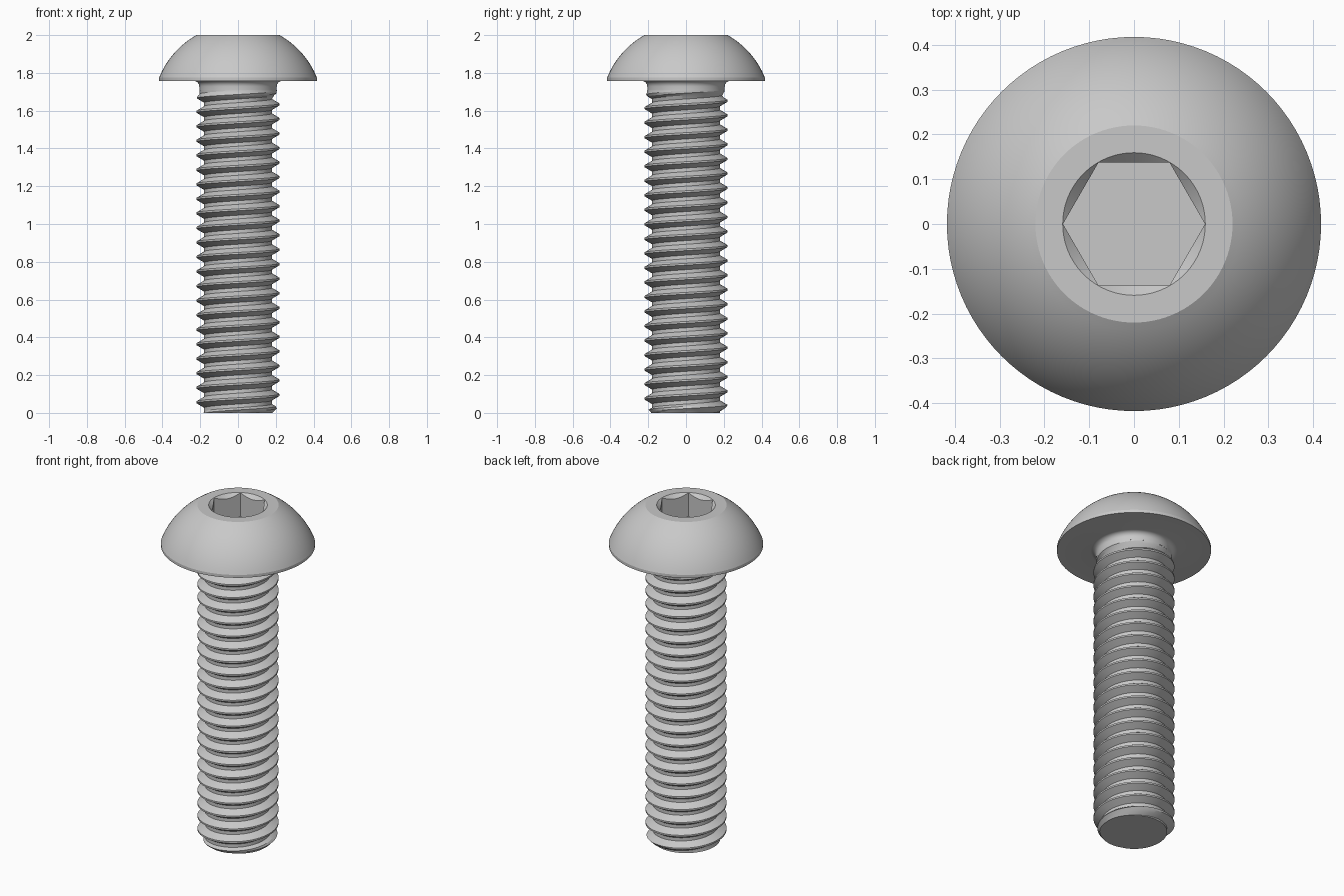
import bpy
import bmesh
from math import sin, cos, pi, radians, asin, sqrt

cube = bpy.data.objects.get("Cube")
if cube:
    bpy.data.objects.remove(cube, do_unlink=True)

STEPS = 96
PITCH = 0.0769
CREST, ROOT, NECK = 0.2197, 0.179, 0.205
NECK_Z, HEAD_Z, TOP_Z = 1.71, 1.758, 2.0
HEAD_R, FLAT_R = 0.4176, 0.22
APOTHEM = 0.1373

steel = bpy.data.materials.new("grey steel")
steel.use_nodes = True
steel.diffuse_color = (0.58, 0.58, 0.58, 1)
steel.node_tree.nodes["Principled BSDF"].inputs["Base Color"].default_value = steel.diffuse_color


def finish(name, bm):
    """Turn a bmesh into a smooth-shaded object with sharp edges."""
    bmesh.ops.recalc_face_normals(bm, faces=bm.faces)
    mesh = bpy.data.meshes.new(name)
    bm.to_mesh(mesh)
    bm.free()
    mesh.materials.append(steel)
    obj = bpy.data.objects.new(name, mesh)
    bpy.context.collection.objects.link(obj)
    bpy.ops.object.select_all(action='DESELECT')
    obj.select_set(True)
    bpy.context.view_layer.objects.active = obj
    bpy.ops.object.shade_smooth_by_angle(angle=radians(20))
    return obj


def bridge(bm, a, b, closed):
    """Join two rows of vertices with quads."""
    for i in range(len(a) if closed else len(a) - 1):
        j = (i + 1) % len(a)
        bm.faces.new((a[i], a[j], b[j], b[i]))


def hex_radius(t):
    return APOTHEM / cos(t % (pi / 3) - pi / 6)


# Head: lathe from the neck, over the dome and down into the hex socket
def head():
    fillet = 0.03
    profile = [(NECK, NECK_Z)]
    for i in range(7):
        a = i * pi / 12
        profile.append((NECK + fillet * (1 - cos(a)), HEAD_Z - fillet * (1 - sin(a))))
    profile.append((HEAD_R, HEAD_Z))

    # Dome is part of a sphere centred on the axis
    rim_z = 1.775
    rise = TOP_Z - rim_z
    centre = (TOP_Z + rim_z - (HEAD_R ** 2 - FLAT_R ** 2) / rise) / 2
    radius = sqrt(HEAD_R ** 2 + (rim_z - centre) ** 2)
    low, high = asin((rim_z - centre) / radius), asin((TOP_Z - centre) / radius)
    for i in range(17):
        a = low + (high - low) * i / 16
        profile.append((radius * cos(a), centre + radius * sin(a)))

    bm = bmesh.new()
    angles = [2 * pi * i / STEPS for i in range(STEPS)]

    def ring(shape):
        row = []
        for t in angles:
            r, z = shape(t)
            row.append(bm.verts.new((r * cos(t), r * sin(t), z)))
        return row

    rows = [ring(lambda t, p=p: p) for p in profile]
    # Countersink circle, scalloped hex edge and socket floor
    mouth = APOTHEM / cos(pi / 6) + 0.0006
    rows.append(ring(lambda t: (mouth, TOP_Z)))
    rows.append(ring(lambda t: (hex_radius(t), TOP_Z - (mouth - hex_radius(t)))))
    rows.append(ring(lambda t: (hex_radius(t), TOP_Z - 0.143)))
    for a, b in zip(rows, rows[1:]):
        bridge(bm, a, b, True)
    bm.faces.new(rows[-1])
    return finish("head", bm)


# Shank: right-hand helical thread, chamfered tip and faded run-out
def thread_radius(r, z):
    r = min(r, 0.183 + max(z, 0))
    f = min(max((z - 1.655) / (NECK_Z - 1.655), 0), 1)
    f = f * f * (3 - 2 * f)
    return r + (NECK - r) * f


def shank():
    # One turn of the thread: (fraction of pitch, radius)
    mid = (CREST + ROOT) / 2
    turn = [(-0.0625, CREST), (0.0625, CREST), (0.22, mid),
            (0.375, ROOT), (0.625, ROOT), (0.78, mid)]
    bm = bmesh.new()
    columns = []
    for i in range(STEPS + 1):
        t = 2 * pi * i / STEPS
        column = []
        for k in range(-3, 25):
            for offset, r in turn:
                z = 0.018 + PITCH * (k + offset + i / STEPS)
                r = thread_radius(r, z)
                column.append(bm.verts.new((r * cos(t), r * sin(t), z)))
        columns.append(column)
    for a, b in zip(columns, columns[1:]):
        bridge(bm, a, b, False)
    bmesh.ops.remove_doubles(bm, verts=bm.verts, dist=0.0001)

    # Trim to length and close the tip
    for z, direction in ((NECK_Z, 1), (0, -1)):
        cut = bmesh.ops.bisect_plane(
            bm, geom=bm.verts[:] + bm.edges[:] + bm.faces[:], dist=0.00001,
            plane_co=(0, 0, z), plane_no=(0, 0, direction), clear_outer=True)
    edges = [e for e in cut["geom_cut"] if isinstance(e, bmesh.types.BMEdge)]
    bmesh.ops.edgeloop_fill(bm, edges=edges)
    return finish("threaded_shank", bm)


head()
shank()
